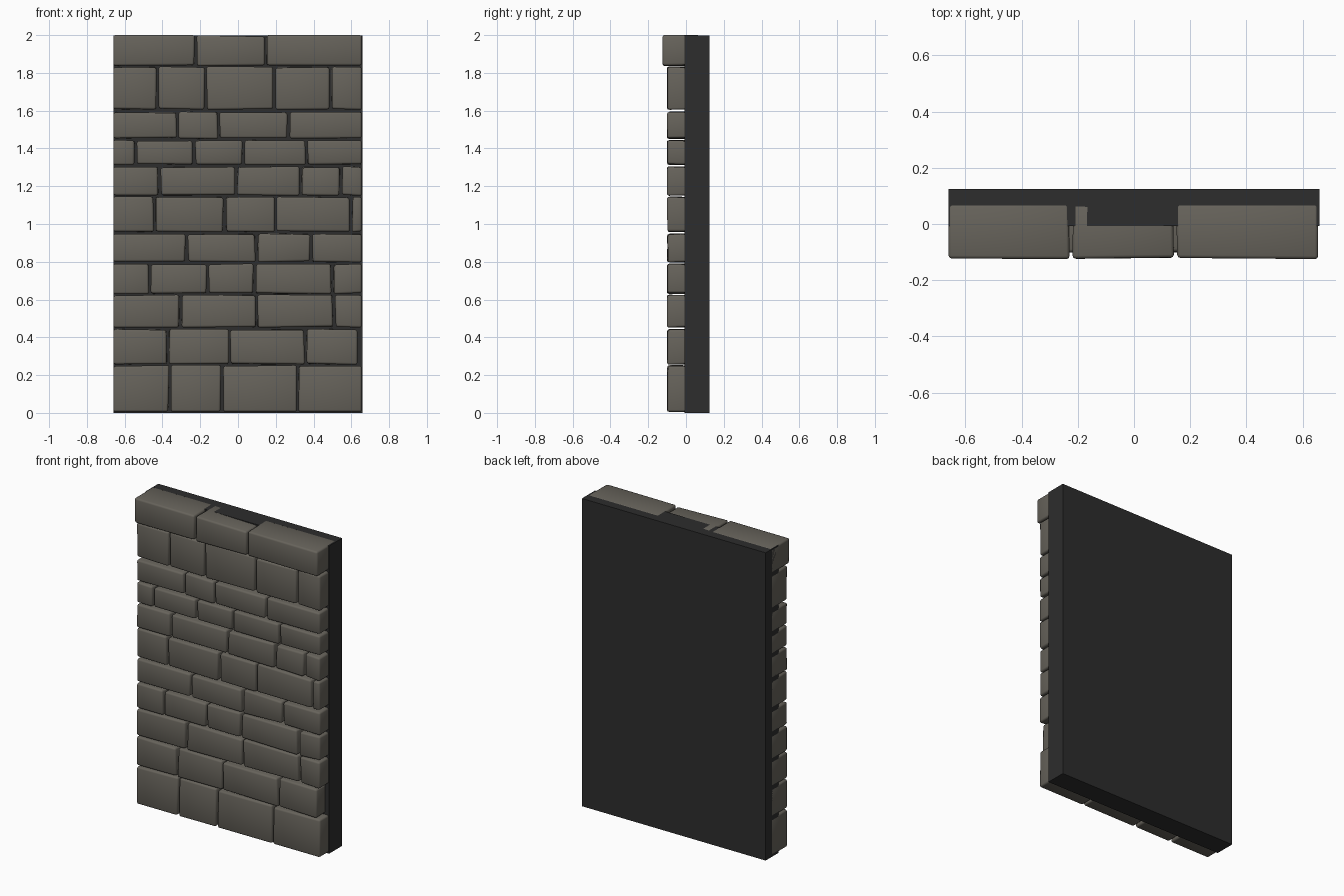
import bpy, bmesh, random
from mathutils import Vector

if "Cube" in bpy.data.objects:
    bpy.data.objects.remove(bpy.data.objects["Cube"])

random.seed(4)


def material(name, rgb):
    m = bpy.data.materials.new(name)
    m.diffuse_color = (*rgb, 1)
    m.use_nodes = True
    m.node_tree.nodes["Principled BSDF"].inputs["Base Color"].default_value = m.diffuse_color
    return m


STONE = material("warm grey stone", (0.135, 0.125, 0.105))
MORTAR = material("dark mortar", (0.026, 0.026, 0.026))


def finish(name, bm, mat, smooth):
    bmesh.ops.recalc_face_normals(bm, faces=bm.faces)
    me = bpy.data.meshes.new(name)
    bm.to_mesh(me)
    bm.free()
    me.materials.append(mat)
    for p in me.polygons:
        p.use_smooth = smooth
    ob = bpy.data.objects.new(name, me)
    bpy.context.collection.objects.link(ob)
    return ob


def add_box(bm, lo, hi):
    verts = bmesh.ops.create_cube(bm, size=1)["verts"]
    for v in verts:
        v.co = Vector([hi[i] if v.co[i] > 0 else lo[i] for i in range(3)])
    return verts


# mortar slab behind the stones
bm = bmesh.new()
add_box(bm, (-0.66, -0.008, 0), (0.66, 0.125, 1.998))
finish("backing_slab", bm, MORTAR, False)

# courses from the bottom up: z low, z high, inner joints, right end
END = 0.655
COURSES = [
    (0.006, 0.250, (-0.36, -0.085, 0.315), END),
    (0.258, 0.442, (-0.37, -0.045, 0.358), 0.632),
    (0.455, 0.622, (-0.305, 0.098, 0.508), END),
    (0.632, 0.787, (-0.467, -0.160, 0.087, 0.500), END),
    (0.800, 0.946, (-0.272, 0.098, 0.388), END),
    (0.959, 1.142, (-0.440, -0.072, 0.198, 0.598), END),
    (1.152, 1.302, (-0.415, -0.010, 0.332, 0.545), END),
    (1.314, 1.442, (-0.540, -0.232, 0.030, 0.362), END),
    (1.454, 1.592, (-0.320, -0.102, 0.268), END),
    (1.608, 1.830, (-0.425, -0.172, 0.193, 0.488), END),
    (1.838, 2.000, (-0.225, 0.145), END),
]
GAP = 0.007

for n, (z0, z1, joints, end) in enumerate(COURSES):
    top = n == len(COURSES) - 1
    front = -0.123 if top else -0.100
    xs = [-0.66 - GAP, *joints, end + GAP]
    bm = bmesh.new()
    for i, (a, b) in enumerate(zip(xs, xs[1:])):
        verts = add_box(bm, (a + GAP, front, z0), (b - GAP, 0.072, z1))
        # slightly uneven corners, kept inside the wall outline
        for v in verts:
            if abs(v.co.x) < 0.62:
                v.co.x += random.uniform(-0.004, 0.004)
            if 0.1 < v.co.z < 1.95:
                v.co.z += random.uniform(-0.004, 0.004)
            if v.co.y < 0:
                v.co.y += random.uniform(-0.002, 0.004)
            # middle cap stone sinks to the right, below the slab top
            if top and i == 1 and v.co.z > 1.95:
                v.co.z -= 0.008 if v.co.x > 0 else 0.001
    bmesh.ops.bevel(bm, geom=bm.edges[:], offset=0.011, segments=2,
                    profile=0.5, affect='EDGES')
    finish("cap_stones" if top else f"stone_course_{n + 1}", bm, STONE, True)
